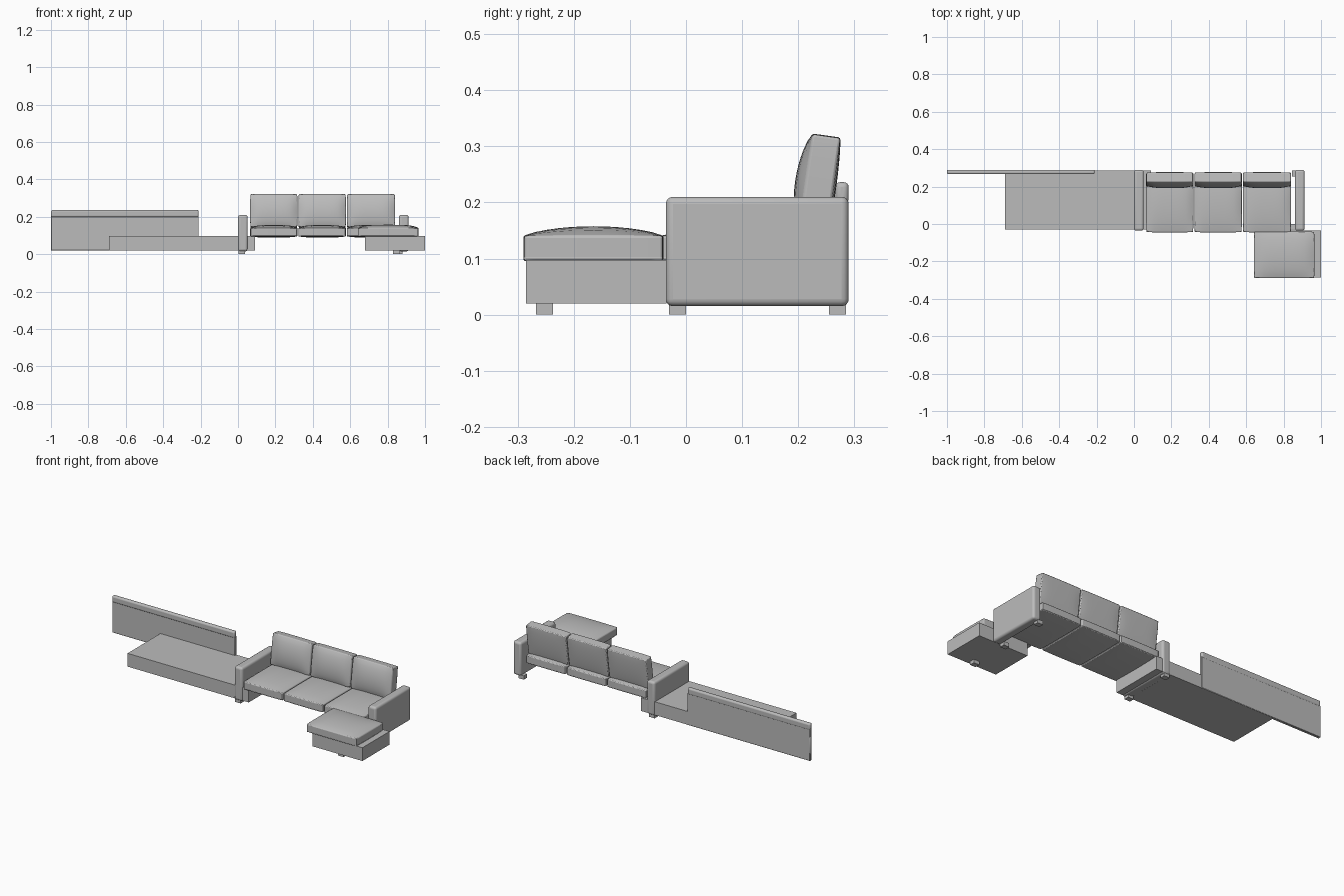
import bpy, bmesh, math
from mathutils import Matrix, Vector

if "Cube" in bpy.data.objects:
    bpy.data.objects.remove(bpy.data.objects["Cube"], do_unlink=True)

fabric = bpy.data.materials.new("grey_fabric")
fabric.use_nodes = True
GREY = (0.5, 0.5, 0.5, 1)
fabric.diffuse_color = GREY
fabric.node_tree.nodes["Principled BSDF"].inputs["Base Color"].default_value = GREY


def finish(name, bm, bevel=0.0, segments=3):
    mesh = bpy.data.meshes.new(name)
    bmesh.ops.recalc_face_normals(bm, faces=bm.faces)
    bm.to_mesh(mesh)
    bm.free()
    mesh.materials.append(fabric)
    obj = bpy.data.objects.new(name, mesh)
    bpy.context.collection.objects.link(obj)
    if bevel:
        mod = obj.modifiers.new("soft_edges", "BEVEL")
        mod.width = bevel
        mod.segments = segments
        mod.limit_method = "ANGLE"
        mod.angle_limit = math.radians(50)
    bpy.ops.object.select_all(action="DESELECT")
    obj.select_set(True)
    bpy.context.view_layer.objects.active = obj
    bpy.ops.object.shade_smooth_by_angle(angle=math.radians(35))
    return obj


def block_mesh(low, high):
    low, high = Vector(low), Vector(high)
    bm = bmesh.new()
    bmesh.ops.create_cube(bm, size=1)
    bmesh.ops.scale(bm, vec=high - low, verts=bm.verts)
    bmesh.ops.translate(bm, vec=(low + high) / 2, verts=bm.verts)
    return bm


def block(name, low, high, bevel=0.0, segments=3):
    return finish(name, block_mesh(low, high), bevel, segments)


def cushion(name, center, size, puff_up, puff_down, tilt=0.0):
    """Boxed cushion whose two broad faces (local z) swell outward."""
    bm = bmesh.new()
    bmesh.ops.create_cube(bm, size=2)
    bmesh.ops.subdivide_edges(bm, edges=bm.edges[:], cuts=11, use_grid_fill=True)
    half = Vector(size) / 2
    for v in bm.verts:
        u, w, t = v.co
        swell = ((1 - u ** 4) * (1 - w * w)) ** 0.8 if abs(u) < 1 and abs(w) < 1 else 0
        z = t * half.z
        if t > 0.99:
            z += puff_up * swell
        elif t < -0.99:
            z -= puff_down * swell
        # pull the corners in a little
        v.co = (u * half.x * (1 - 0.015 * w ** 4), w * half.y * (1 - 0.015 * u ** 4), z)
    bmesh.ops.transform(bm, verts=bm.verts,
                        matrix=Matrix.Translation(center) @ Matrix.Rotation(tilt, 4, "X"))
    return finish(name, bm, 0.004, 2)


# Detached platform and its long back panel
block("platform_base", (-0.69, -0.03, 0.02), (0.09, 0.285, 0.097))
block("back_panel", (-1.0, 0.272, 0.02), (-0.21, 0.288, 0.205), 0.002, 1)
block("back_panel_roll", (-1.0, 0.266, 0.198), (-0.21, 0.29, 0.236), 0.009, 4)

# Arms
for side, x in (("right", 0.0), ("left", 0.86)):
    block(side + "_arm", (x, -0.036, 0.015), (x + 0.052, 0.29, 0.21), 0.013, 4)

# Seat and back cushions
for i, (x0, x1) in enumerate(((0.065, 0.318), (0.323, 0.577), (0.582, 0.84))):
    mid, wide = (x0 + x1) / 2, x1 - x0
    cushion(f"seat_cushion_{i + 1}", (mid, 0.116, 0.118), (wide, 0.322, 0.045), 0.015, 0.006)
    cushion(f"back_cushion_{i + 1}", (mid, 0.238, 0.231), (wide, 0.178, 0.05),
            0.019, 0.005, math.radians(82))
    bpy.context.object.rotation_euler = (0, 0, 0)

# Footrest section
block("footrest_base", (0.68, -0.285, 0.02), (1.0, -0.035, 0.097))
cushion("footrest_cushion", (0.803, -0.165, 0.118), (0.325, 0.25, 0.045), 0.017, 0.0)

# Legs
for name, x, y in (("right_front", 0.02, -0.015), ("right_back", 0.02, 0.27),
                   ("left_front", 0.848, -0.015), ("left_back", 0.862, 0.27),
                   ("footrest", 0.848, -0.252)):
    block(name + "_leg", (x - 0.018, y - 0.015, 0), (x + 0.018, y + 0.015, 0.022))
